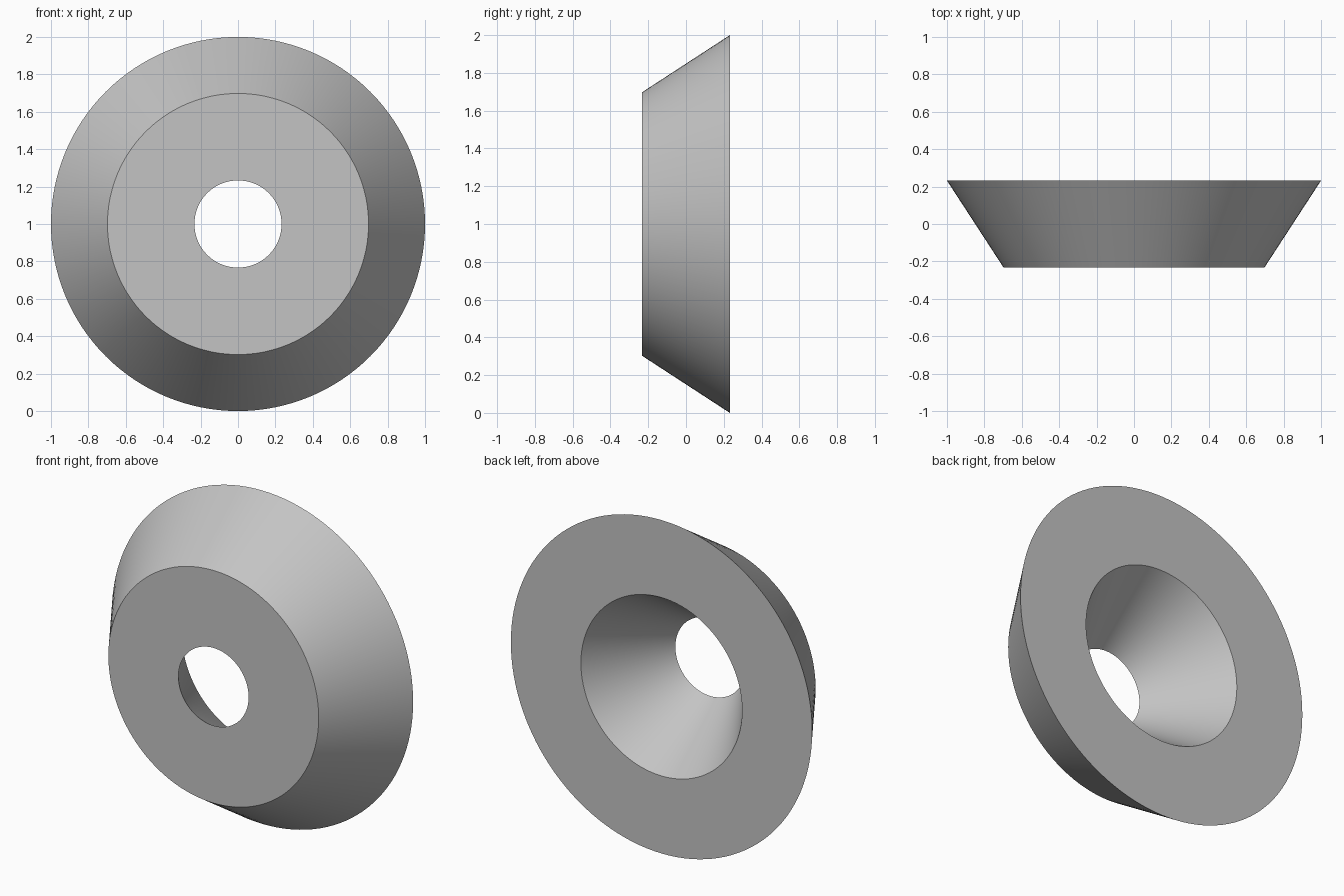
import bpy
import bmesh
from math import pi, sin, cos, radians

SEGMENTS = 128
CENTRE_Z = 1.0

cube = bpy.data.objects.get("Cube")
if cube:
    bpy.data.objects.remove(cube, do_unlink=True)

# Plain grey material
grey = bpy.data.materials.new("plain_grey")
grey.use_nodes = True
colour = (0.55, 0.55, 0.55, 1.0)
grey.diffuse_color = colour
grey.node_tree.nodes["Principled BSDF"].inputs["Base Color"].default_value = colour

# Ring cross-section as (radius, y): front hole, front rim, back rim, back hole
profile = [(0.233, -0.232), (0.698, -0.232), (1.0, 0.232), (0.535, 0.232)]

# Revolve the closed cross-section around the y axis
bm = bmesh.new()
rings = []
for radius, y in profile:
    ring = []
    for i in range(SEGMENTS):
        a = 2 * pi * i / SEGMENTS
        ring.append(bm.verts.new((radius * cos(a), y, CENTRE_Z + radius * sin(a))))
    rings.append(ring)

for k, ring in enumerate(rings):
    following = rings[(k + 1) % len(rings)]
    for i in range(SEGMENTS):
        j = (i + 1) % SEGMENTS
        bm.faces.new((ring[i], ring[j], following[j], following[i]))
bmesh.ops.recalc_face_normals(bm, faces=bm.faces)

mesh = bpy.data.meshes.new("conical_ring")
bm.to_mesh(mesh)
bm.free()
mesh.materials.append(grey)

conical_ring = bpy.data.objects.new("conical_ring", mesh)
bpy.context.collection.objects.link(conical_ring)

# Smooth cone walls with crisp rims
bpy.ops.object.select_all(action="DESELECT")
conical_ring.select_set(True)
bpy.context.view_layer.objects.active = conical_ring
bpy.ops.object.shade_smooth_by_angle(angle=radians(30))
